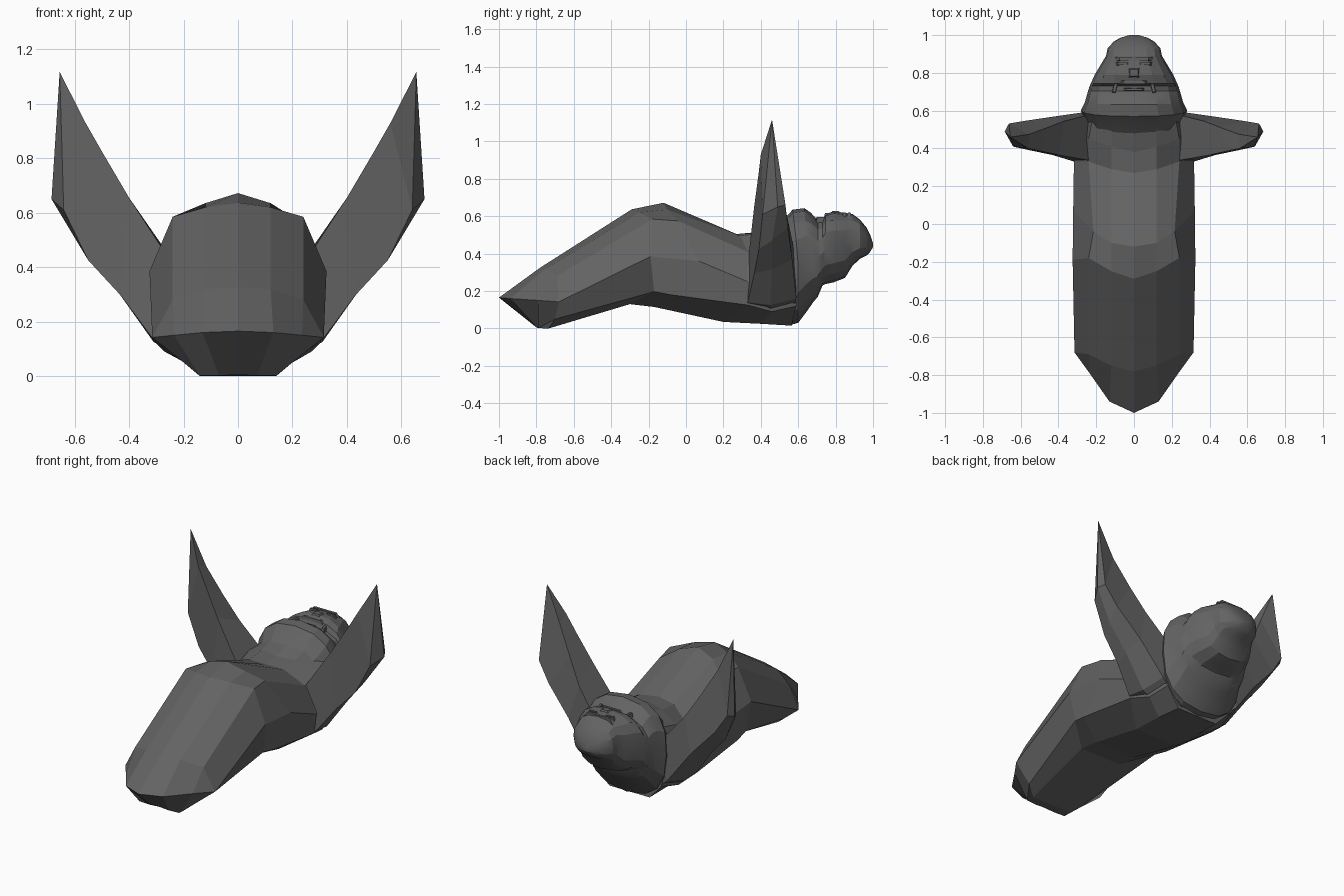
import bpy, bmesh, math

if "Cube" in bpy.data.objects:
    bpy.data.objects.remove(bpy.data.objects["Cube"])

stone = bpy.data.materials.new("dark_grey")
stone.diffuse_color = (0.125, 0.125, 0.125, 1)
stone.use_nodes = True
stone.node_tree.nodes["Principled BSDF"].inputs["Base Color"].default_value = stone.diffuse_color


def finish(name, bm, smooth=0):
    """Clean the mesh and turn it into an object."""
    bmesh.ops.remove_doubles(bm, verts=bm.verts, dist=0.0005)
    bmesh.ops.recalc_face_normals(bm, faces=bm.faces)
    me = bpy.data.meshes.new(name)
    bm.to_mesh(me)
    bm.free()
    me.materials.append(stone)
    ob = bpy.data.objects.new(name, me)
    bpy.context.collection.objects.link(ob)
    if smooth:
        bpy.ops.object.select_all(action='DESELECT')
        ob.select_set(True)
        bpy.context.view_layer.objects.active = ob
        bpy.ops.object.shade_smooth_by_angle(angle=math.radians(smooth))
    return ob


def loft(name, rings, smooth=0):
    """Skin closed rings of points and cap both ends."""
    bm = bmesh.new()
    vs = [[bm.verts.new(p) for p in r] for r in rings]
    n = len(vs[0])
    for a, b in zip(vs, vs[1:]):
        for i in range(n):
            j = (i + 1) % n
            if (a[i].co - b[i].co).length + (a[j].co - b[j].co).length > 1e-5:
                bm.faces.new((a[i], a[j], b[j], b[i]))
    if len({tuple(p) for p in rings[0]}) > 2:
        bm.faces.new(vs[0])
    if len({tuple(p) for p in rings[-1]}) > 2:
        bm.faces.new(vs[-1])
    return finish(name, bm, smooth)


def mirror_ring(half):
    """Complete a half ring that runs from top centre to bottom."""
    return half + [(-x, y, z) for x, y, z in reversed(half) if x > 0]


# Body: half rings from tail underside to chest
low, base = (.2, -.70, .05), (.14, -.735, 0)
body = [
    [(0, -.79, .004), (.07, -.795, .002), (.14, -.79, .002), (.2, -.70, .05), low, base],
    [(0, -1, .165), (.13, -.94, .16), (.235, -.79, .15), (.315, -.68, .142), low, base],
    [(0, -.78, .325), (.12, -.75, .32), (.24, -.69, .28), (.315, -.68, .142), low, base],
    [(0, -.29, .637), (.12, -.25, .62), (.24, -.18, .585), (.325, -.19, .385), (.30, -.17, .197), (.14, -.3, .13)],
    [(0, -.12, .672), (.12, -.1, .635), (.215, -.04, .575), (.322, .07, .36), (.31, -.08, .18), (.14, -.17, .115)],
    [(0, .27, .505), (.12, .29, .495), (.24, .33, .41), (.318, .33, .25), (.305, .33, .125), (.15, .2, .035)],
    [(0, .38, .515), (.12, .41, .51), (.24, .45, .46), (.30, .46, .3), (.27, .46, .09), (.15, .4, .025)],
    [(0, .48, .545), (.12, .51, .54), (.22, .56, .48), (.27, .59, .33), (.24, .59, .12), (.14, .565, .015)],
]
loft("body", [mirror_ring(r) for r in body])

# Raised arms: back inner, back outer, outer rim, front outer, front inner
arm = [
    [(.10, .34, .40), (.10, .30, .07), (.12, .46, .03), (.12, .57, .03), (.12, .55, .48)],
    [(.24, .337, .41), (.315, .33, .14), (.31, .45, .125), (.275, .59, .16), (.23, .58, .41)],
    [(.40, .365, .655), (.43, .365, .295), (.445, .46, .315), (.43, .568, .37), (.37, .545, .58)],
    [(.50, .388, .825), (.55, .39, .425), (.568, .46, .47), (.585, .545, .54), (.46, .51, .73)],
    [(.56, .40, .93), (.64, .41, .61), (.685, .49, .65), (.662, .532, .66), (.555, .475, .90)],
    [(.655, .46, 1.117)] * 5,
]
for side, s in (("right", 1), ("left", -1)):
    loft(side + "_arm", [[(s * x, y, z) for x, y, z in r] for r in arm])

# Head and beard: y, half width, top, bottom
SIDES = 16
head = [(.46, .22, .50, .10), (.555, .26, .585, .018), (.60, .282, .635, .03),
        (.645, .26, .643, .09), (.68, .25, .618, .14), (.705, .243, .578, .17),
        (.73, .235, .578, .23), (.745, .228, .612, .237), (.79, .208, .626, .247),
        (.85, .172, .618, .27), (.89, .148, .612, .335), (.93, .14, .582, .372),
        (.965, .108, .54, .39), (.985, .075, .50, .41), (1.0, .025, .455, .435)]


def rounded(v):
    return math.copysign(abs(v) ** 0.8, v)


rings = []
for y, w, top, bot in head:
    mid, r = (top + bot) / 2, (top - bot) / 2
    sag = .03 if y < .61 else .012 if y < .69 else 0   # collar dips at the middle
    ring = []
    for i in range(SIDES):
        a = 2 * math.pi * i / SIDES
        ring.append((w * rounded(math.sin(a)), y - sag * max(0, math.cos(a)),
                     mid + r * rounded(math.cos(a))))
    rings.append(ring)
loft("head", rings, 18)


def block(name, loc, size, taper=0.7, turn=0):
    """Small box narrowed toward its top."""
    bm = bmesh.new()
    bmesh.ops.create_cube(bm, size=1)
    c, s = math.cos(turn), math.sin(turn)
    for v in bm.verts:
        k = taper if v.co.z > 0 else 1
        x, y = v.co.x * size[0] * k, v.co.y * size[1] * k
        v.co = (loc[0] + x * c - y * s, loc[1] + x * s + y * c, loc[2] + v.co.z * size[2])
    return finish(name, bm)


# Face details on the upturned side of the head
block("brow", (0, .873, .598), (.22, .022, .044))
block("nose", (0, .80, .615), (.08, .07, .028), .5)
block("upper_lip", (0, .75, .602), (.17, .022, .03))
block("lower_lip", (0, .712, .575), (.12, .016, .03))
for side, s in (("right", 1), ("left", -1)):
    block(side + "_eye", (s * .06, .848, .608), (.07, .018, .024))
    block(side + "_moustache", (s * .10, .725, .57), (.022, .075, .05), turn=s * .25)
